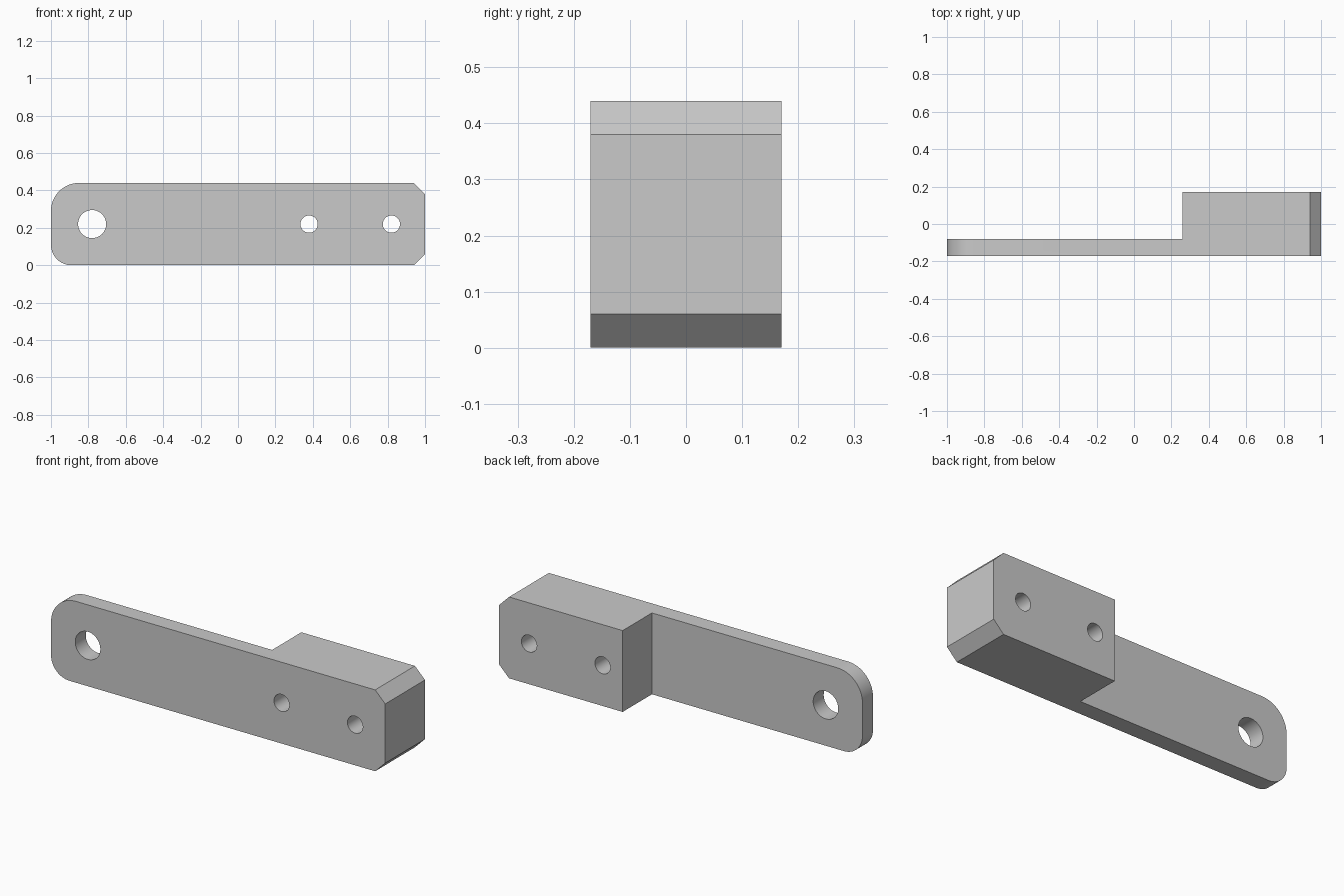
import bpy, bmesh, math
from mathutils import Matrix

default_cube = bpy.data.objects.get("Cube")
if default_cube:
    bpy.data.objects.remove(default_cube, do_unlink=True)

HEIGHT, HALF_DEPTH = 0.44, 0.17
PLATE_BACK, STEP_X = -0.08, 0.26
CHAMFER = 0.06

grey = bpy.data.materials.new("light grey")
grey.use_nodes = True
colour = (0.59, 0.59, 0.59, 1)
grey.diffuse_color = colour
grey.node_tree.nodes["Principled BSDF"].inputs["Base Color"].default_value = colour


def arc(cx, cz, radius, start, steps=16):
    """Quarter circle, counter-clockwise from the start angle in degrees."""
    angles = [math.radians(start + 90 * i / steps) for i in range(steps + 1)]
    return [(cx + radius * math.cos(a), cz + radius * math.sin(a)) for a in angles]


def make_object(name, bm):
    bmesh.ops.recalc_face_normals(bm, faces=bm.faces)
    mesh = bpy.data.meshes.new(name)
    bm.to_mesh(mesh)
    bm.free()
    mesh.materials.append(grey)
    obj = bpy.data.objects.new(name, mesh)
    bpy.context.collection.objects.link(obj)
    return obj


def cut(target, cutter):
    """Subtract the cutter from the target, then discard it."""
    cutter.hide_render = True
    bpy.context.view_layer.objects.active = target
    mod = target.modifiers.new("cut", "BOOLEAN")
    mod.operation, mod.solver, mod.object = "DIFFERENCE", "EXACT", cutter
    bpy.ops.object.modifier_apply(modifier=mod.name)
    bpy.data.objects.remove(cutter, do_unlink=True)


# Bracket body: side outline with two rounded and two chamfered corners
top_r, low_r = 0.15, 0.11
outline = [(1 - CHAMFER, 0), (1, CHAMFER), (1, HEIGHT - CHAMFER), (1 - CHAMFER, HEIGHT)]
outline += arc(-1 + top_r, HEIGHT - top_r, top_r, 90)
outline += arc(-1 + low_r, low_r, low_r, 180)
bm = bmesh.new()
face = bm.faces.new([bm.verts.new((x, -HALF_DEPTH, z)) for x, z in outline])
extruded = bmesh.ops.extrude_face_region(bm, geom=[face])["geom"]
bmesh.ops.translate(bm, vec=(0, 2 * HALF_DEPTH, 0),
                    verts=[v for v in extruded if isinstance(v, bmesh.types.BMVert)])
bracket = make_object("bracket", bm)

# Notch behind the thin arm
bm = bmesh.new()
bmesh.ops.create_cube(bm, size=2, matrix=Matrix.Translation((STEP_X - 1, PLATE_BACK + 1, 0)))
cut(bracket, make_object("notch_cutter", bm))

# Pivot hole and two bolt holes
for x, radius in ((-0.78, 0.075), (0.38, 0.046), (0.82, 0.046)):
    bm = bmesh.new()
    place = Matrix.Translation((x, 0, HEIGHT / 2)) @ Matrix.Rotation(math.pi / 2, 4, "X")
    bmesh.ops.create_cone(bm, cap_ends=True, segments=48, radius1=radius,
                          radius2=radius, depth=1, matrix=place)
    cut(bracket, make_object("hole_cutter", bm))

# Smooth curves, crisp edges
bpy.ops.object.select_all(action="DESELECT")
bracket.select_set(True)
bpy.context.view_layer.objects.active = bracket
bpy.ops.object.shade_smooth_by_angle(angle=math.radians(25))
